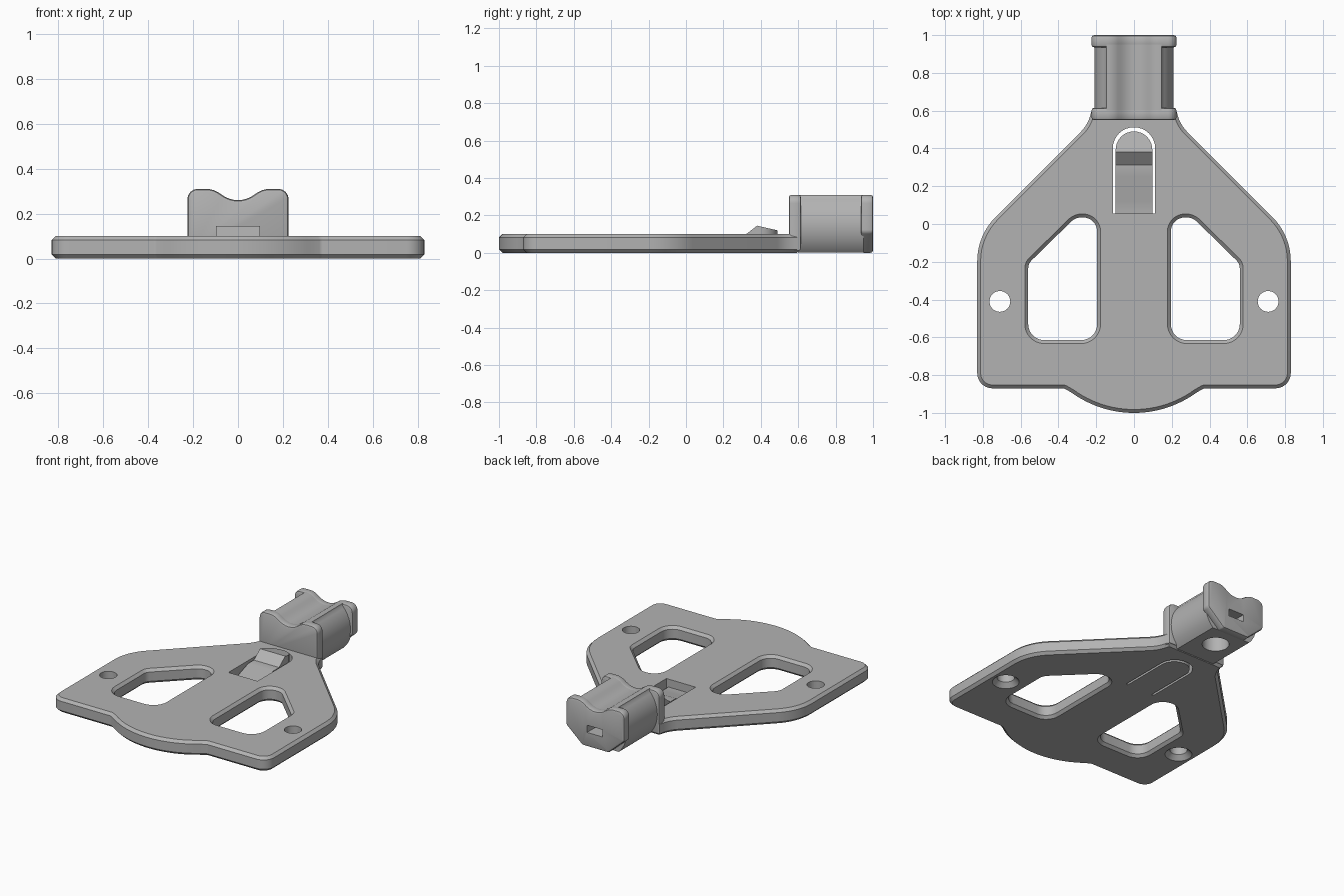
import bpy, bmesh, math
from mathutils import Vector, Matrix

if "Cube" in bpy.data.objects:
    bpy.data.objects.remove(bpy.data.objects["Cube"])

GREY = (0.45, 0.45, 0.45, 1)
mat = bpy.data.materials.new("plain grey")
mat.use_nodes = True
mat.diffuse_color = GREY
mat.node_tree.nodes["Principled BSDF"].inputs["Base Color"].default_value = GREY


def rounded(corners, steps=8):
    """Closed outline with each (x, y, radius) corner replaced by an arc."""
    out = []
    for i, (x, y, r) in enumerate(corners):
        p = Vector((x, y))
        if r == 0:
            out.append(p)
            continue
        a = (Vector(corners[i - 1][:2]) - p).normalized()
        b = (Vector(corners[(i + 1) % len(corners)][:2]) - p).normalized()
        half = a.angle(b) / 2
        centre = p + (a + b).normalized() * (r / math.sin(half))
        start = p + a * (r / math.tan(half)) - centre
        end = p + b * (r / math.tan(half)) - centre
        turn = start.angle_signed(end)
        for k in range(steps + 1):
            out.append(centre + Matrix.Rotation(-turn * k / steps, 2) @ start)
    return out


def mirrored(half):
    """Completes a right-hand half outline; points on the axis stay single."""
    return half + [(-c[0],) + tuple(c[1:]) for c in reversed(half) if c[0] > 1e-6]


def add(name, mesh):
    ob = bpy.data.objects.new(name, mesh)
    bpy.context.collection.objects.link(ob)
    mesh.materials.clear()
    mesh.materials.append(mat)
    return ob


def prism(name, outline, lo, hi, axis="Z", bevel=0):
    """Extrudes a 2D outline along an axis, with optional chamfered rims."""
    place = {"Z": lambda u, v, d: (u, v, d),
             "Y": lambda u, v, d: (u, d, v),
             "X": lambda u, v, d: (d, u, v)}[axis]
    bm = bmesh.new()
    rings = [[bm.verts.new(place(p[0], p[1], d)) for p in outline] for d in (lo, hi)]
    caps = [bm.faces.new(r) for r in rings]
    n = len(outline)
    for i in range(n):
        j = (i + 1) % n
        bm.faces.new((rings[0][i], rings[0][j], rings[1][j], rings[1][i]))
    bmesh.ops.recalc_face_normals(bm, faces=bm.faces)
    if bevel:
        rim = [e for f in caps for e in f.edges]
        bmesh.ops.bevel(bm, geom=rim, offset=bevel, segments=2, profile=0.5, affect="EDGES")
    mesh = bpy.data.meshes.new(name)
    bm.to_mesh(mesh)
    bm.free()
    return add(name, mesh)


def cone(name, x, y, z0, z1, r0, r1):
    bm = bmesh.new()
    bmesh.ops.create_cone(bm, cap_ends=True, segments=32, radius1=r0, radius2=r1, depth=z1 - z0,
                          matrix=Matrix.Translation((x, y, (z0 + z1) / 2)))
    mesh = bpy.data.meshes.new(name)
    bm.to_mesh(mesh)
    bm.free()
    return add(name, mesh)


def carve(target, cutters, operation="DIFFERENCE"):
    """Applies boolean cutters and replaces the mesh with the result."""
    for c in cutters:
        m = target.modifiers.new("cut", "BOOLEAN")
        m.object, m.operation, m.solver = c, operation, "EXACT"
    bpy.context.view_layer.update()
    dg = bpy.context.evaluated_depsgraph_get()
    mesh = bpy.data.meshes.new_from_object(target.evaluated_get(dg))
    target.modifiers.clear()
    target.data = mesh


def smooth(ob):
    ob.data.shade_smooth()
    ob.data.set_sharp_from_angle(angle=math.radians(28))


# Base plate: outline plus two windows, chamfered above and below
THICK, CHAMFER = 0.1, 0.018
R, CY = 0.563, -0.437
nose = [(R * math.sin(math.radians(a)), CY - R * math.cos(math.radians(a)), 0)
        for a in range(0, 37, 3)]
edge = nose + [(0.37, -0.87, 0.03), (0.83, -0.87, 0.08), (0.83, -0.06, 0.33),
               (0.245, 0.525, 0.2), (0.222, 0.61, 0)]
window = [(0.195, -0.615, 0.085), (0.56, -0.615, 0.085), (0.56, -0.21, 0.06),
          (0.31, 0.035, 0.08), (0.195, 0.035, 0.075)]
outlines = [rounded(mirrored(edge))]
outlines += [rounded([(s * x, y, r) for x, y, r in window]) for s in (1, -1)]

curve = bpy.data.curves.new("plate_outline", "CURVE")
curve.dimensions, curve.fill_mode = "2D", "BOTH"
curve.extrude = THICK / 2 - CHAMFER
curve.bevel_depth, curve.bevel_resolution, curve.offset = CHAMFER, 0, -CHAMFER
for pts in outlines:
    sp = curve.splines.new("POLY")
    sp.points.add(len(pts) - 1)
    for q, p in zip(sp.points, pts):
        q.co = (p[0], p[1], 0, 1)
    sp.use_cyclic_u = True
helper = bpy.data.objects.new("plate_outline", curve)
bpy.context.collection.objects.link(helper)
bpy.context.view_layer.update()
mesh = bpy.data.meshes.new_from_object(
    helper.evaluated_get(bpy.context.evaluated_depsgraph_get()))
bpy.data.objects.remove(helper)
bm = bmesh.new()
bm.from_mesh(mesh)
bmesh.ops.remove_doubles(bm, verts=bm.verts, dist=0.0002)
bmesh.ops.translate(bm, verts=bm.verts, vec=(0, 0, THICK / 2))
bmesh.ops.recalc_face_normals(bm, faces=bm.faces)
bm.to_mesh(mesh)
bm.free()
plate = add("base_plate", mesh)

# Screw holes with countersinks underneath, and the slot around the tongue
cutters = []
for s in (1, -1):
    cutters.append(cone("screw_cutter", s * 0.71, -0.41, -0.05, 0.2, 0.055, 0.055))
    cutters.append(cone("sink_cutter", s * 0.71, -0.41, -0.01, 0.03, 0.095, 0.055))
slot = rounded(mirrored([(0.112, 0.055, 0), (0.112, 0.512, 0.111)]))
cutters.append(prism("slot_cutter", slot, -0.1, 0.2))
carve(plate, cutters)

# Spring tongue with its catch ramp, rounded at the free end
side = [(0.045, 0), (0.5, 0), (0.5, 0.117), (0.48, 0.122), (0.38, 0.145), (0.312, 0.092),
        (0.25, 0.092), (0.12, 0.045), (0.045, 0.045)]
tongue = prism("spring_tongue", side, -0.099, 0.099, "X")
trim = prism("tongue_trim", rounded(mirrored([(0.097, 0.0, 0), (0.097, 0.49, 0.096)])), -0.1, 0.3)
carve(tongue, [trim], "INTERSECT")
cutters.append(trim)

# Cradle: round body between two end flanges, with a saddle groove on top
groove = [(0.11, 0.31, 0.1), (0, 0.235, 0.12)]
front = [(0.225, 0.012, 0), (0.225, 0.31, 0.045)] + groove
rear = [(0.1, 0, 0.02), (0.225, 0.11, 0.03), (0.225, 0.31, 0.045)] + groove
arc = [(0.21 * math.cos(math.radians(a)), 0.15 + 0.21 * math.sin(math.radians(a)), 0)
       for a in range(-45, 50, 5)]
body = arc + [(0.145, 0.31, 0)] + groove
front_flange = prism("front_flange", rounded(mirrored(front)), 0.55, 0.615, "Y", 0.014)
rear_flange = prism("rear_flange", rounded(mirrored(rear)), 0.935, 1.0, "Y", 0.014)
cradle = prism("cradle_body", rounded(mirrored(body)), 0.6, 0.95, "Y")

# Round hole under the cradle and the slot through its rear face
box = [(-0.06, 0.1), (0.06, 0.1), (0.06, 0.15), (-0.06, 0.15)]
nut_slot = prism("rear_slot_cutter", box, 0.78, 1.1, "Y")
bore = cone("bore_cutter", 0, 0.8, -0.05, 0.17, 0.085, 0.085)
carve(cradle, [bore, nut_slot])
carve(rear_flange, [nut_slot])

for c in cutters + [nut_slot, bore]:
    bpy.data.objects.remove(c)
for ob in (plate, tongue, front_flange, rear_flange, cradle):
    smooth(ob)
